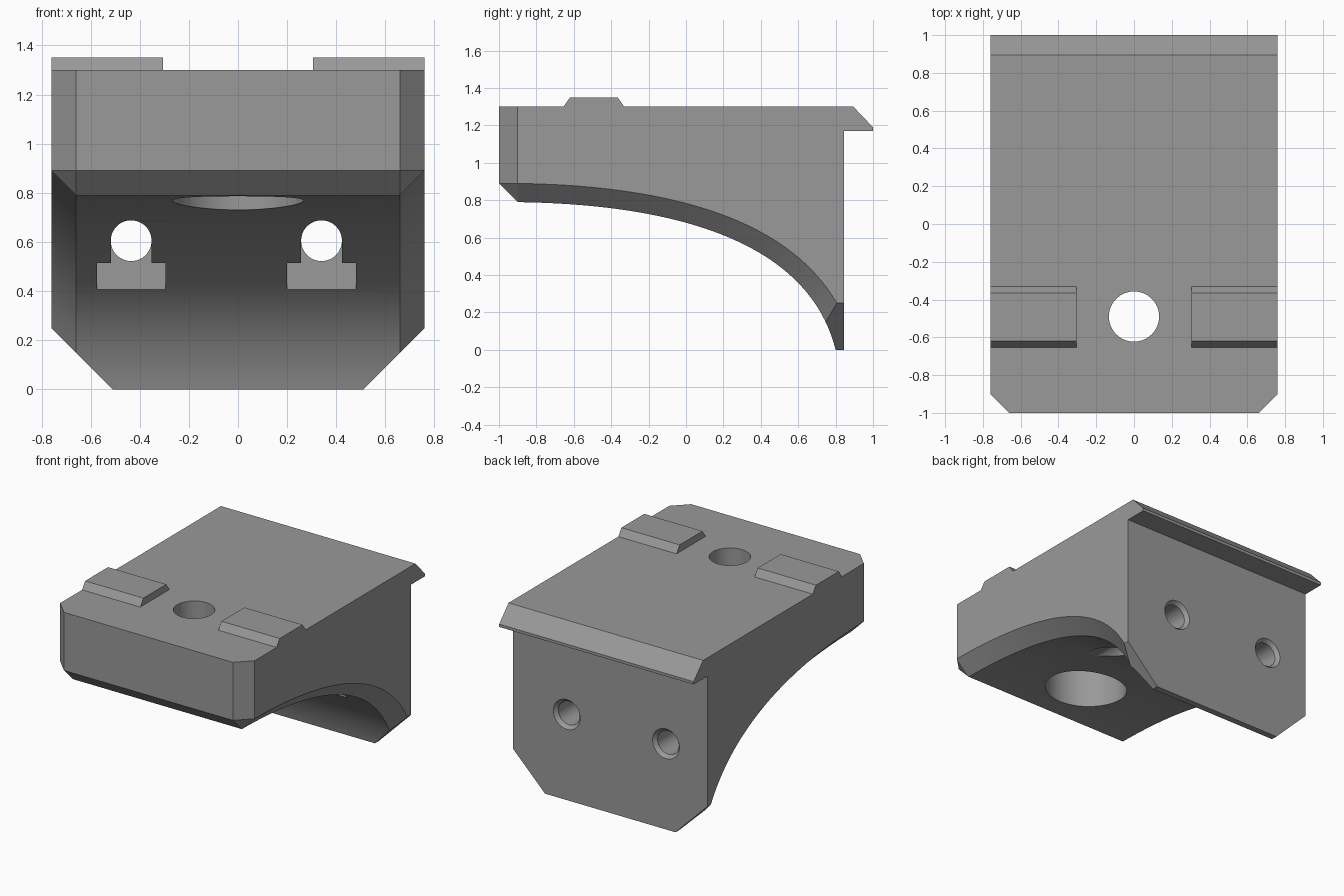
import bpy, bmesh, math
from mathutils import Vector, geometry

if "Cube" in bpy.data.objects:
    bpy.data.objects.remove(bpy.data.objects["Cube"])

W, C = 0.76, 0.10          # half width, chamfer size
TOP, BACK = 1.30, 0.845

grey = bpy.data.materials.new("mid_grey")
grey.diffuse_color = (0.32, 0.32, 0.32, 1)
grey.use_nodes = True
grey.node_tree.nodes["Principled BSDF"].inputs["Base Color"].default_value = grey.diffuse_color


def make_object(name, bm):
    bmesh.ops.recalc_face_normals(bm, faces=bm.faces[:])
    me = bpy.data.meshes.new(name)
    bm.to_mesh(me)
    bm.free()
    me.materials.append(grey)
    ob = bpy.data.objects.new(name, me)
    bpy.context.collection.objects.link(ob)
    return ob


def prism(name, profile, x0, x1):
    """Extrude a (y, z) profile from x0 to x1."""
    bm = bmesh.new()
    a = [bm.verts.new((x0, y, z)) for y, z in profile]
    b = [bm.verts.new((x1, y, z)) for y, z in profile]
    bm.faces.new(a)
    bm.faces.new(b[::-1])
    for i in range(len(a)):
        j = (i + 1) % len(a)
        bm.faces.new((a[i], a[j], b[j], b[i]))
    return make_object(name, bm)


def box(name, x0, x1, y0, y1, z0, z1):
    return prism(name, [(y0, z0), (y1, z0), (y1, z1), (y0, z1)], x0, x1)


def lathe(name, start, end, r0, r1, segments=64):
    """Cylinder or cone between two points."""
    start, end = Vector(start), Vector(end)
    axis = end - start
    bm = bmesh.new()
    bmesh.ops.create_cone(bm, cap_ends=True, segments=segments,
                          radius1=r0, radius2=r1, depth=axis.length)
    rot = Vector((0, 0, 1)).rotation_difference(axis).to_matrix().to_4x4()
    bmesh.ops.transform(bm, matrix=rot, verts=bm.verts)
    bmesh.ops.translate(bm, vec=(start + end) / 2, verts=bm.verts)
    return make_object(name, bm)


def combine(target, tool, operation):
    mod = target.modifiers.new(operation, 'BOOLEAN')
    mod.operation, mod.object, mod.solver = operation, tool, 'EXACT'
    tool.hide_render = True
    bpy.context.view_layer.objects.active = target
    bpy.ops.object.modifier_apply(modifier=mod.name)
    bpy.data.objects.remove(tool, do_unlink=True)


# Curved underside: inner curve, and outer curve offset along its normal
curve = geometry.interpolate_bezier(Vector((-0.9, 0.79)), Vector((0.15, 0.775)),
                                    Vector((0.68, 0.48)), Vector((0.8, 0.0)), 44)
inner = [Vector(p[:2]) for p in curve]
inner.append(inner[-1] + Vector((0.05, -0.15)))
outer = []
for i, p in enumerate(inner):
    t = (inner[min(i + 1, len(inner) - 1)] - inner[max(i - 1, 0)]).normalized()
    outer.append(p + C * Vector((-t.y, t.x)))
outer[0] = Vector((-0.9, 0.89))

# Body: underside strips lofted along the curve, closed by flat faces
bm = bmesh.new()
rows = [[bm.verts.new((x, p.x, p.y)) for x, p in
         ((-W, o), (C - W, n), (W - C, n), (W, o))]
        for o, n in zip(outer, inner)]
for a, b in zip(rows, rows[1:]):
    for k in range(3):
        bm.faces.new((a[k], a[k + 1], b[k + 1], b[k]))
tip = [bm.verts.new((s * (W - C), -1, z)) for s in (-1, 1) for z in (0.89, TOP)]
mid = [bm.verts.new((s * W, -0.9, TOP)) for s in (-1, 1)]
rear = [bm.verts.new((s * W, 1, TOP)) for s in (-1, 1)]
f, l = rows[0], rows[-1]
bm.faces.new((tip[0], tip[2], tip[3], tip[1]))                  # front
bm.faces.new((tip[0], tip[2], f[2], f[1]))                      # front bevel
for s, (lo, hi) in enumerate(((tip[0], tip[1]), (tip[2], tip[3]))):
    edge, core = (f[0], f[1]) if s == 0 else (f[3], f[2])
    bm.faces.new((lo, hi, mid[s], edge))                        # corner
    bm.faces.new((lo, edge, core))                              # corner bevel
    bm.faces.new([r[3 * s] for r in rows] + [rear[s], mid[s]])  # side
bm.faces.new((tip[1], tip[3], mid[1], rear[1], rear[0], mid[0]))
bm.faces.new((rear[0], rear[1], l[3], l[2], l[1], l[0]))
bmesh.ops.recalc_face_normals(bm, faces=bm.faces[:])
# Trim the back, the foot and the two lower corners
for co, no in (((0, BACK, 0), (0, 1, 0)), ((0, 0, 0), (0, 0, -1)),
               ((0.51, 0, 0), (1, 0, -1)), ((-0.51, 0, 0), (-1, 0, -1))):
    bmesh.ops.bisect_plane(bm, geom=bm.verts[:] + bm.edges[:] + bm.faces[:],
                           plane_co=co, plane_no=Vector(no).normalized(),
                           clear_outer=True, dist=1e-5)
    bmesh.ops.holes_fill(bm, edges=[e for e in bm.edges if e.is_boundary], sides=0)
body = make_object("bracket_body", bm)

# Rear lip
lip = prism("rear_lip", [(0.80, TOP), (0.895, TOP), (1, 1.19), (1, 1.17), (0.80, 1.17)], -W, W)
combine(body, lip, 'UNION')

# Vertical hole with a wide counterbore from below
combine(body, lathe("top_hole", (0, -0.49, 0.3), (0, -0.49, 1.6), 0.133, 0.133), 'DIFFERENCE')
combine(body, lathe("counterbore", (0, -0.49, 0.3), (0, -0.49, 1.12), 0.267, 0.267), 'DIFFERENCE')

# Horizontal bolt holes with nut slots and countersunk rear rims
for x in (-0.435, 0.34):
    combine(body, lathe("bolt_hole", (x, -0.3, 0.605), (x, 1.1, 0.605), 0.083, 0.083, 48), 'DIFFERENCE')
    combine(body, box("bolt_groove", x - 0.0825, x + 0.0825, 0, 0.5, 0.25, 0.605), 'DIFFERENCE')
    combine(body, box("nut_slot", x - 0.14, x + 0.14, 0.40, 0.55, 0.2, 0.75), 'DIFFERENCE')
    combine(body, lathe("countersink", (x, 0.82, 0.605), (x, 0.87, 0.605), 0.083, 0.127, 48), 'DIFFERENCE')

# Merge flat faces, then smooth the curved ones
bm = bmesh.new()
bm.from_mesh(body.data)
bmesh.ops.remove_doubles(bm, verts=bm.verts, dist=1e-5)
bmesh.ops.dissolve_limit(bm, angle_limit=math.radians(0.2), verts=bm.verts, edges=bm.edges)
bm.to_mesh(body.data)
bm.free()
bpy.ops.object.select_all(action='DESELECT')
body.select_set(True)
bpy.context.view_layer.objects.active = body
bpy.ops.object.shade_smooth_by_angle(angle=math.radians(20))

# Raised pads on top
for side, x0, x1 in (("left", -W, -0.305), ("right", 0.305, W)):
    prism(side + "_pad", [(-0.655, TOP), (-0.62, 1.35), (-0.365, 1.35), (-0.33, TOP)], x0, x1)
